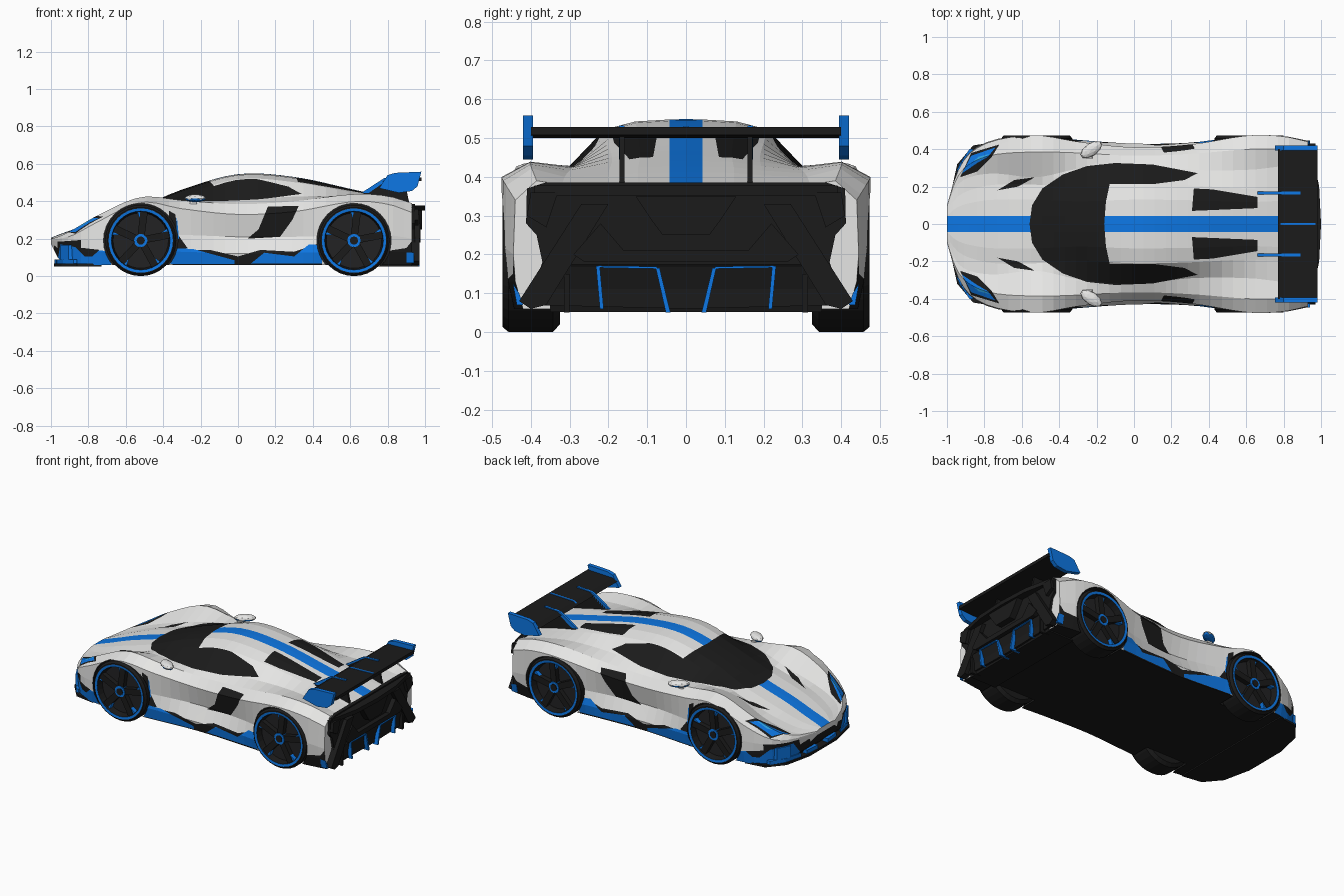
import bpy, bmesh, math
from mathutils import Vector, Matrix

if "Cube" in bpy.data.objects:
    bpy.data.objects.remove(bpy.data.objects["Cube"])

WHITE, BLACK, BLUE, CYAN, GREY = range(5)
MATS = []
for name, col in [("white_paint", (.79, .79, .78)), ("black_trim", (.011, .011, .011)),
                  ("blue_paint", (.004, .185, .78)), ("light_blue", (.03, .38, .78)),
                  ("dark_grey", (.016, .016, .017))]:
    m = bpy.data.materials.new(name)
    m.diffuse_color = (*col, 1)
    m.use_nodes = True
    m.node_tree.nodes["Principled BSDF"].inputs["Base Color"].default_value = m.diffuse_color
    MATS.append(m)


def make(name, bm, mirror=True):
    me = bpy.data.meshes.new(name)
    bm.to_mesh(me)
    bm.free()
    for m in MATS:
        me.materials.append(m)
    ob = bpy.data.objects.new(name, me)
    bpy.context.collection.objects.link(ob)
    if mirror:
        md = ob.modifiers.new("mirror", 'MIRROR')
        md.use_axis = (False, True, False)
    return ob


def add_prism(bm, pts, axis, a, b, mat):
    """Extrude a 2D outline along an axis from a to b."""
    def put(p, d):
        c = list(p)
        c.insert(axis, d)
        return bm.verts.new(c)
    lo, hi = [put(p, a) for p in pts], [put(p, b) for p in pts]
    n = len(pts)
    fs = [bm.faces.new(lo), bm.faces.new(hi[::-1])]
    fs += [bm.faces.new((lo[i], hi[i], hi[(i + 1) % n], lo[(i + 1) % n])) for i in range(n)]
    bmesh.ops.recalc_face_normals(bm, faces=fs)
    for f in fs:
        f.material_index = mat


def prisms(name, items):
    bm = bmesh.new()
    for it in items:
        add_prism(bm, *it)
    return make(name, bm)


def spline(xs, vs, x):
    """Smooth curve through key values."""
    i = max(k for k in range(len(xs) - 1) if xs[k] <= x + 1e-9)
    def tan(k):
        a, b = max(k - 1, 0), min(k + 1, len(xs) - 1)
        return (vs[b] - vs[a]) / (xs[b] - xs[a])
    h = xs[i + 1] - xs[i]
    t = (x - xs[i]) / h
    return ((2*t**3 - 3*t**2 + 1) * vs[i] + (t**3 - 2*t**2 + t) * h * tan(i)
            + (3*t**2 - 2*t**3) * vs[i + 1] + (t**3 - t**2) * h * tan(i + 1))


def inside(p, poly):
    r = False
    for (x1, y1), (x2, y2) in zip(poly, poly[1:] + poly[:1]):
        if (y1 > p[1]) != (y2 > p[1]) and p[0] < (x2 - x1) * (p[1] - y1) / (y2 - y1) + x1:
            r = not r
    return r


def paint(bm, poly, ax, mat):
    """Cut an outline into the surface, seen along z (ax=1) or along y (ax=2), and colour it."""
    def facing(f):
        return f.normal.z > .08 if ax == 1 else f.normal.y > .25
    for p, q in zip(poly, poly[1:] + poly[:1]):
        faces = []
        for f in bm.faces:
            us, vs = [v.co.x for v in f.verts], [v.co[ax] for v in f.verts]
            if (facing(f) and max(us) >= min(p[0], q[0]) and min(us) <= max(p[0], q[0])
                    and max(vs) >= min(p[1], q[1]) and min(vs) <= max(p[1], q[1])):
                faces.append(f)
        geom = faces + list({e for f in faces for e in f.edges}) + list({v for f in faces for v in f.verts})
        co, no = Vector((p[0], 0, 0)), Vector((q[1] - p[1], 0, 0))
        co[ax], no[ax] = p[1], p[0] - q[0]
        bmesh.ops.bisect_plane(bm, geom=geom, dist=1e-5, plane_co=co, plane_no=no.normalized())
        bm.normal_update()
    for f in bm.faces:
        c = f.calc_center_median()
        if facing(f) and inside((c.x, c[ax]), poly):
            f.material_index = mat


# Body: lofted half shell from lengthwise guide curves, centre line out to sill
KX = [-1, -.95, -.88, -.75, -.52, -.3, 0, .3, .62, .8, .93]
top_z = [.205, .225, .25, .30, .372, .462, .545, .53, .462, .42, .385]
roof_y = [.07, .14, .18, .21, .21, .195, .21, .205, .19, .2, .2]
roof_z = [.203, .215, .24, .285, .355, .43, .518, .502, .445, .41, .38]
base_y = [.085, .2, .25, .27, .25, .295, .322, .29, .29, .31, .32]
base_z = [.2, .212, .24, .285, .367, .4, .405, .425, .425, .405, .38]
crest_y = [.095, .24, .32, .37, .385, .38, .365, .375, .40, .40, .385]
crest_z = [.198, .215, .25, .325, .422, .405, .385, .40, .438, .428, .39]
edge_y = [.1, .265, .375, .445, .474, .44, .41, .425, .474, .468, .44]
edge_z = [.195, .2, .22, .29, .394, .36, .33, .345, .398, .385, .34]
side_y = [.098, .265, .38, .45, .476, .435, .385, .405, .476, .47, .445]
side_z = [.188, .185, .19, .2, .22, .22, .21, .21, .22, .22, .2]
sill_y = [.094, .255, .375, .45, .472, .45, .43, .435, .472, .46, .44]
sill_z = [.18, .14, .13, .13, .13, .13, .12, .125, .13, .13, .13]
floor_y = [.085, .24, .37, .44, .455, .44, .42, .43, .45, .44, .42]
floor_z = [.172, .08, .06, .06, .06, .06, .06, .06, .06, .06, .06]
stations = [-1, -.985, -.965, -.94, -.91, -.88, -.84] + [-.79 + .06 * i for i in range(29)] + [.93]
bm = bmesh.new()
rows = []
for x in stations:
    s = lambda k: spline(KX, k, x)
    z = s(top_z)
    sec = [(0, z), (.043, z - .001), (s(roof_y) * .62, z * .78 + s(roof_z) * .22)]
    sec += [(s(a), s(b)) for a, b in [(roof_y, roof_z), (base_y, base_z), (crest_y, crest_z), (edge_y, edge_z),
                                      (side_y, side_z), (sill_y, sill_z), (floor_y, floor_z)]]
    sec.append((0, s(floor_z)))
    rows.append([bm.verts.new((x, *p)) for p in sec])
for a, b in zip(rows, rows[1:]):
    for j in range(len(a) - 1):
        f = bm.faces.new((a[j], b[j], b[j + 1], a[j + 1]))
        f.material_index = BLUE if j == 0 else BLACK if j == 9 else WHITE
bm.faces.new(rows[0])
bm.faces.new(rows[-1][::-1])
bm.normal_update()
for f in bm.faces:  # lower grille
    c = f.calc_center_median()
    if c.x < -.86 and c.z < .165:
        f.material_index = BLACK

# windscreen with side windows, engine vents, hood vents, headlights
paint(bm, [(-.56, -.01), (-.545, .1), (-.49, .19), (-.38, .265), (-.25, .31), (-.1, .326), (.1, .318),
           (.34, .272), (.27, .235), (.1, .213), (-.13, .213), (-.15, .12), (-.16, -.01)], 1, BLACK)
paint(bm, [(.31, .07), (.66, .085), (.66, .145), (.42, .185), (.32, .19)], 1, BLACK)
paint(bm, [(-.73, .18), (-.62, .2), (-.53, .25), (-.64, .235)], 1, BLACK)
paint(bm, [(-.93, .25), (-.87, .38), (-.72, .425), (-.76, .36), (-.84, .28)], 1, BLACK)
paint(bm, [(-.92, .27), (-.87, .365), (-.74, .41), (-.78, .36), (-.84, .325)], 1, BLUE)
paint(bm, [(-.86, .335), (-.83, .36), (-.77, .375), (-.81, .348)], 1, CYAN)
# side intake, vent behind front wheel, skirts, bumper corners
paint(bm, [(.16, .372), (.325, .375), (.29, .3), (.225, .21), (.05, .2), (.11, .25)], 2, BLACK)
paint(bm, [(-.37, .35), (-.335, .33), (-.32, .22), (-.27, .15), (-.36, .13)], 2, BLACK)
paint(bm, [(-.33, .32), (-.325, .3), (-.315, .2), (-.33, .19)], 2, BLUE)
paint(bm, [(-.35, .05), (-.35, .14), (-.15, .14), (0, .105), (.12, .14), (.3, .13), (.45, .18), (.45, .05)], 2, BLACK)
paint(bm, [(-.36, .065), (-.36, .15), (-.24, .145), (-.02, .085), (-.02, .065)], 2, BLUE)
paint(bm, [(.07, .068), (.14, .125), (.3, .105), (.38, .17), (.45, .165), (.45, .068)], 2, BLUE)
paint(bm, [(-.97, .05), (-.95, .17), (-.87, .155), (-.68, .13), (-.68, .05)], 2, BLUE)
paint(bm, [(-.87, .155), (-.74, .14), (-.78, .105), (-.82, .105)], 2, BLACK)
paint(bm, [(.77, .05), (.94, .05), (.94, .2), (.9, .15), (.77, .13)], 2, BLACK)
body = make("body_shell", bm)

# Wheel arches cut out of the body
WHEELS = {"front": -.52, "rear": .62}
bm = bmesh.new()
for cx in WHEELS.values():
    for sy in (-1, 1):
        bmesh.ops.create_cone(bm, cap_ends=True, segments=32, radius1=.199, radius2=.199, depth=.29, matrix=Matrix.Translation(
            (cx, sy * .472, .19)) @ Matrix.Rotation(math.pi / 2, 4, 'X'))
for f in bm.faces:
    f.material_index = BLACK
cutter = make("arch_cutter", bm, False)
cutter.hide_render = True
md = body.modifiers.new("arches", 'BOOLEAN')
md.operation, md.solver, md.object = 'DIFFERENCE', 'EXACT', cutter
bpy.context.view_layer.objects.active = body
for n in [m.name for m in body.modifiers]:
    bpy.ops.object.modifier_apply(modifier=n)
bpy.data.objects.remove(cutter)

# Wheels: lathed tyre and rim, five spokes, blue hub ring
PROFILE = [(0, .325, BLACK), (.17, .325, BLACK), (.19, .343, BLACK), (.19, .457, BLACK), (.178, .472, BLACK),
           (.172, .473, BLUE), (.157, .471, BLACK), (.148, .43, GREY), (0, .43, GREY)]
for where, cx in WHEELS.items():
    bm = bmesh.new()
    N = 32
    rings = [[bm.verts.new((cx + r * math.cos(2 * math.pi * k / N), y, .19 + r * math.sin(2 * math.pi * k / N)))
              for k in range(N)] if r else [bm.verts.new((cx, y, .19))] for r, y, _ in PROFILE]
    for (a, b), key in zip(zip(rings, rings[1:]), PROFILE):
        for k in range(N):
            vs = [a[k % len(a)], a[(k + 1) % len(a)], b[(k + 1) % len(b)], b[k % len(b)]]
            bm.faces.new(list(dict.fromkeys(vs))).material_index = key[2]
    bmesh.ops.recalc_face_normals(bm, faces=bm.faces)
    def turned(pts, ang):
        c, s = math.cos(ang), math.sin(ang)
        return [(cx + u * c - v * s, .19 + u * s + v * c) for u, v in pts]
    for k in range(5):
        ang = 2 * math.pi * k / 5 + .3
        add_prism(bm, turned([(.02, -.02), (.158, -.036), (.158, .004), (.02, .018)], ang), 1, .425, .461, BLACK)
        add_prism(bm, turned([(.11, .006), (.158, .004), (.158, .022)], ang), 1, .425, .457, BLUE)
    for r, y, mat in ((.036, .465, BLUE), (.022, .469, BLACK)):
        add_prism(bm, turned([(r * math.cos(t * math.pi / 6), r * math.sin(t * math.pi / 6))
                              for t in range(12)], 0), 1, .425, y, mat)
    make(where + "_wheels", bm)

# Front splitter and nose accents
prisms("front_splitter", [([(-.985, 0), (-.985, .14), (-.945, .32), (-.86, .42), (-.73, .44), (-.73, 0)], 2, .052, .066, BLACK)])
prisms("nose_accents", [([(-.98, .05), (-.97, .15), (-.94, .15), (-.94, .05)], 2, .066, .09, BLUE),
                        ([(-.965, .2), (-.935, .32), (-.88, .40), (-.86, .40), (-.86, .31)], 2, .066, .09, BLUE),
                        ([(-.95, .285), (-.905, .365), (-.88, .365), (-.91, .285)], 2, .09, .165, BLUE)])

# Rear wing: blade, end plates, struts with blue top edge
prisms("wing_blade", [([(.77, .505), (.8, .522), (.98, .528), (.98, .508), (.86, .5)], 1, 0, .4, BLACK),
                      ([(.78, .51), (.8, .525), (.97, .531), (.97, .51)], 1, 0, .006, BLUE)])
prisms("wing_end_plates", [([(.755, .47), (.8, .54), (.84, .552), (.98, .558), (.96, .48), (.93, .455), (.86, .445)],
                            1, .394, .42, BLUE)])
prisms("wing_struts", [([(.67, .44), (.72, .40), (.92, .37), (.89, .51), (.78, .51)], 1, .158, .172, BLACK),
                       ([(.66, .445), (.78, .523), (.89, .532), (.89, .512), (.79, .507), (.70, .445)], 1, .158, .173, BLUE)])

# Tail: panel, lip, centre pod, corner fins
prisms("tail_panel", [([(0, .386), (.36, .386), (.41, .37), (.412, .28), (.385, .25), (.37, .18), (.41, .07), (0, .06)],
                       0, .92, .945, BLACK)])
prisms("tail_lip", [([(.92, 0), (1, 0), (.99, .2), (.95, .39), (.92, .39)], 2, .352, .378, BLACK)])
prisms("tail_centre", [([(0, .25), (.06, .25), (.09, .29), (.13, .35), (0, .35)], 0, .94, .985, BLACK),
                       ([(0, .18), (.26, .18), (.29, .2), (.22, .28), (.16, .21), (0, .21)], 0, .94, .975, BLACK)])
prisms("tail_fins", [([(.2, .33), (.27, .33), (.43, .08), (.40, .06), (.36, .07)], 0, .93, .97, BLACK),
                     ([(.33, .36), (.40, .36), (.41, .30), (.36, .27)], 0, .93, .965, BLACK)])
prisms("tail_corner_accents", [([(.42, .07), (.436, .07), (.446, .125), (.43, .1)], 0, .9, .94, BLUE)])

# Diffuser with blue-edged fins
prisms("diffuser", [([(.75, .052), (.93, .052), (.96, .17), (.92, .18)], 1, 0, .35, BLACK)])
prisms("diffuser_fins", [([(.04, .05), (.052, .05), (.078, .165), (.068, .165)], 0, .9, .97, BLUE),
                         ([(.212, .06), (.222, .06), (.232, .17), (.222, .17)], 0, .9, .97, BLUE),
                         ([(.075, .163), (.225, .166), (.225, .171), (.075, .169)], 0, .93, .97, BLUE),
                         ([(.3, .05), (.315, .05), (.315, .15), (.3, .15)], 0, .9, .965, BLACK)])

# Door mirrors: white caps, blue undersides, stalks
bm = bmesh.new()
bmesh.ops.create_icosphere(bm, subdivisions=2, radius=1, matrix=Matrix.Translation(
    (-.228, .398, .416)) @ Matrix.Rotation(.6, 4, 'Z') @ Matrix.Diagonal((.066, .034, .021, 1)))
bm.normal_update()
for f in bm.faces:
    f.material_index = BLUE if f.normal.z < -.3 else WHITE
add_prism(bm, [(-.26, .385), (-.22, .385), (-.225, .41), (-.25, .41)], 1, .35, .395, WHITE)
make("door_mirrors", bm)
